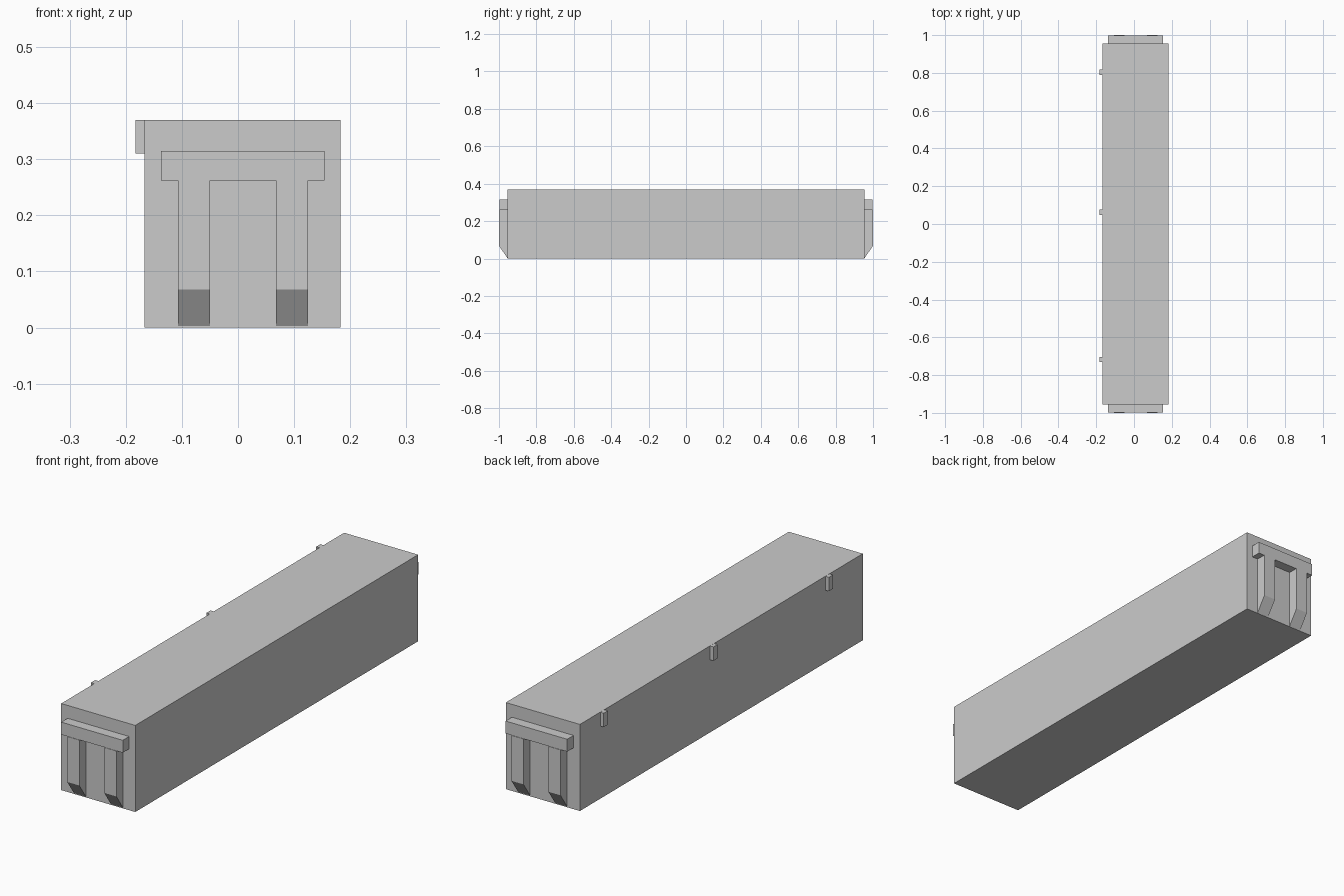
import bpy, bmesh

if "Cube" in bpy.data.objects:
    bpy.data.objects.remove(bpy.data.objects["Cube"])


def box(name, x0, x1, y0, y1, z0, z1):
    bm = bmesh.new()
    bmesh.ops.create_cube(bm, size=1)
    for v in bm.verts:
        v.co = (x1 if v.co.x > 0 else x0,
                y1 if v.co.y > 0 else y0,
                z1 if v.co.z > 0 else z0)
    return finish(name, bm)


def finish(name, bm):
    bmesh.ops.recalc_face_normals(bm, faces=bm.faces)
    mesh = bpy.data.meshes.new(name)
    bm.to_mesh(mesh)
    bm.free()
    obj = bpy.data.objects.new(name, mesh)
    bpy.context.collection.objects.link(obj)
    return obj


def prism_x(name, profile, x0, x1):
    """Extrude a (y, z) profile along x."""
    bm = bmesh.new()
    face = bm.faces.new([bm.verts.new((x0, y, z)) for y, z in profile])
    ext = bmesh.ops.extrude_face_region(bm, geom=[face])
    verts = [g for g in ext["geom"] if isinstance(g, bmesh.types.BMVert)]
    bmesh.ops.translate(bm, verts=verts, vec=(x1 - x0, 0, 0))
    return finish(name, bm)


LEFT, RIGHT, END = -0.167, 0.183, 0.955

# Box body and lid
box("box_body", LEFT, RIGHT, -END, END, 0, 0.33)
box("lid", LEFT, RIGHT, -END, END, 0.33, 0.37)

# Hinges along the left edge
for i, y in enumerate((-0.717, 0.062, 0.803)):
    box(f"hinge_{i + 1}", -0.183, LEFT, y - 0.014, y + 0.014, 0.31, 0.3695)

# Both ends: grab bar above two posts with chamfered feet
for end, s in (("front", -1), ("back", 1)):
    y0, y1 = sorted((s * END, s * 0.998))
    box(f"{end}_grab_bar", -0.137, 0.154, y0, y1, 0.262, 0.315)
    profile = [(s * END, 0.003), (s * 1.0, 0.068), (s * 1.0, 0.262), (s * END, 0.262)]
    for side, x in (("left", -0.107), ("right", 0.068)):
        prism_x(f"{end}_{side}_post", profile, x, x + 0.057)
